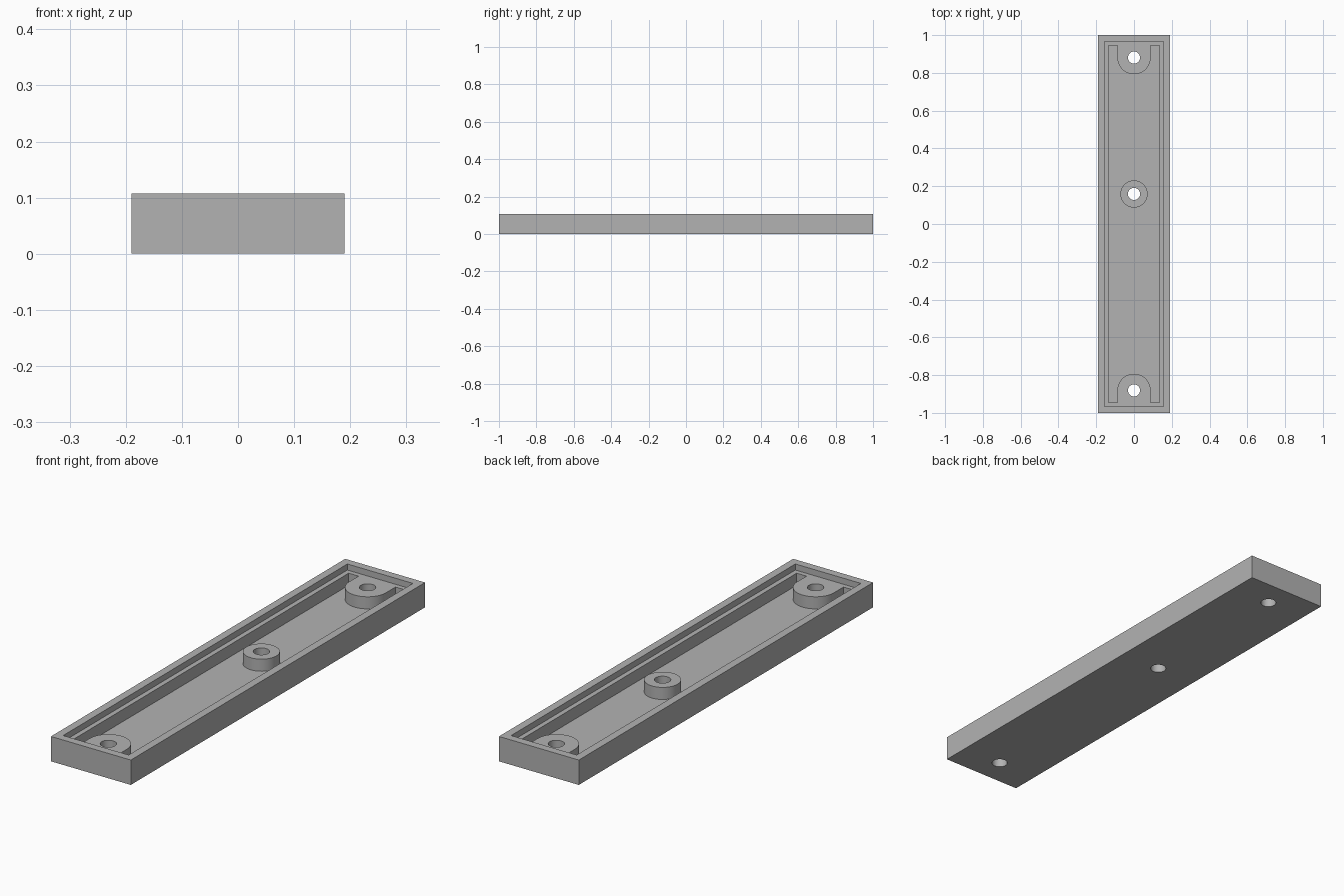
import bpy, bmesh
from math import pi, cos, sin

cube = bpy.data.objects.get("Cube")
if cube:
    bpy.data.objects.remove(cube, do_unlink=True)

# Main dimensions
HALF_W, HALF_L, HEIGHT = 0.19, 1.0, 0.107
LEDGE_Z, FLOOR_Z, ABOVE = 0.081, 0.029, 0.2
POCKET_X, POCKET_Y = 0.135, 0.945
END_Y, MID_Y = 0.881, 0.159
END_R, MID_R, HOLE_R = 0.088, 0.072, 0.032

grey = bpy.data.materials.new("mid_grey")
grey.use_nodes = True
grey.diffuse_color = (0.45, 0.45, 0.45, 1)
grey.node_tree.nodes["Principled BSDF"].inputs["Base Color"].default_value = (0.45, 0.45, 0.45, 1)


def prism(name, outline, z0, z1):
    """Extrude a counter-clockwise outline from z0 to z1."""
    bm = bmesh.new()
    face = bm.faces.new([bm.verts.new((x, y, z0)) for x, y in outline])
    top = bmesh.ops.extrude_face_region(bm, geom=[face])["geom"]
    bmesh.ops.translate(bm, vec=(0, 0, z1 - z0),
                        verts=[v for v in top if isinstance(v, bmesh.types.BMVert)])
    bmesh.ops.recalc_face_normals(bm, faces=bm.faces)
    mesh = bpy.data.meshes.new(name)
    bm.to_mesh(mesh)
    bm.free()
    mesh.materials.append(grey)
    obj = bpy.data.objects.new(name, mesh)
    bpy.context.collection.objects.link(obj)
    return obj


def rectangle(x, y):
    return [(-x, -y), (x, -y), (x, y), (-x, y)]


def arc(cy, r, start, end, steps):
    angles = [start + (end - start) * i / steps for i in range(steps + 1)]
    return [(r * cos(a), cy + r * sin(a)) for a in angles]


def circle(cy, r, steps=48):
    return arc(cy, r, 0, 2 * pi, steps)[:-1]


def combine(target, tool, operation):
    """Apply a boolean and discard the tool."""
    mod = target.modifiers.new(tool.name, "BOOLEAN")
    mod.operation, mod.solver, mod.object = operation, "EXACT", tool
    tool.hide_render = True
    bpy.context.view_layer.objects.active = target
    bpy.ops.object.modifier_apply(modifier=mod.name)
    bpy.data.objects.remove(tool, do_unlink=True)


# Tray block with a shallow recess for a lid
tray = prism("tray", rectangle(HALF_W, HALF_L), 0, HEIGHT)
combine(tray, prism("lid_recess", rectangle(0.156, 0.966), LEDGE_Z, ABOVE), "DIFFERENCE")

# Deep pocket whose outline leaves a rounded screw tab at each end
front_half = [(-POCKET_X, -POCKET_Y), (-END_R, -POCKET_Y)]
front_half += arc(-END_Y, END_R, pi, 0, 32)
front_half += [(END_R, -POCKET_Y), (POCKET_X, -POCKET_Y)]
pocket = front_half + [(-x, -y) for x, y in front_half]
combine(tray, prism("pocket", pocket, FLOOR_Z, ABOVE), "DIFFERENCE")

# Round boss standing on the floor
combine(tray, prism("middle_boss", circle(MID_Y, MID_R), FLOOR_Z / 2, LEDGE_Z), "UNION")

# Screw holes right through
for y in (-END_Y, MID_Y, END_Y):
    combine(tray, prism("screw_hole", circle(y, HOLE_R), -0.1, ABOVE), "DIFFERENCE")

# Smooth round walls, sharp corners
bpy.ops.object.select_all(action="DESELECT")
tray.select_set(True)
bpy.context.view_layer.objects.active = tray
bpy.ops.object.shade_smooth_by_angle(angle=pi / 6)
